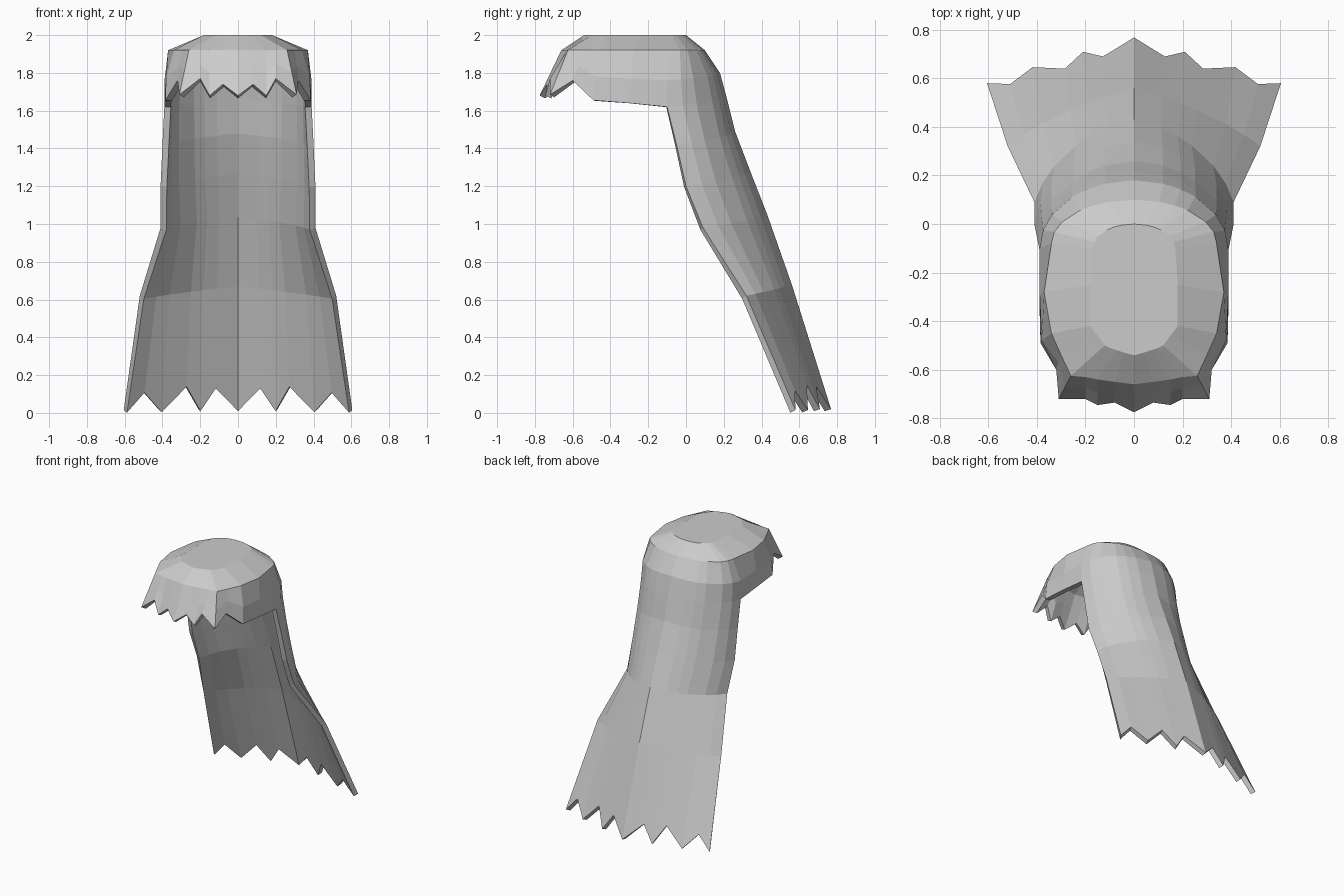
import bpy, bmesh
from math import sin, cos, pi

if "Cube" in bpy.data.objects:
    bpy.data.objects.remove(bpy.data.objects["Cube"])

# Column positions across the back half, and the zigzag heights of the bottom hem
U = [0, .2, .33, .45, .67, .83, 1]
HEM = [.02, .14, .02, .15, .015, .12, .015]

# Back rows: edge x, edge y, spine y, edge z, spine z, roundness
ROWS = [
    (.17, -.10, .00, 2.0, 2.0, 1),
    (.34, -.08, .10, 1.92, 1.92, 1),
    (.388, -.10, .18, 1.76, 1.80, 1),
    (.39, -.10, .215, 1.62, 1.67, 1),
    (.40, -.05, .26, 1.42, 1.49, .9),
    (.41, .00, .34, 1.20, 1.28, .8),
    (.41, .09, .43, .98, 1.05, .65),
    (.52, .32, .56, .62, .68, .3),
    (.605, .585, .775, 0, 0, .1),
]

# Cap contours from the side to the front centre: crown, brow, fringe tips
CROWN = [(.18, -.25), (.18, -.42), (.15, -.46), (.12, -.5),
         (.1, -.51), (.07, -.52), (.04, -.53), (0, -.54)]
BROW = [(.37, -.28), (.34, -.45), (.3, -.54), (.26, -.625),
        (.2, -.63), (.15, -.64), (.08, -.65), (0, -.66)]
FRINGE = [(.39, -.3, 1.64), (.385, -.49, 1.655), (.32, -.6, 1.76), (.31, -.72, 1.685),
          (.2, -.72, 1.77), (.15, -.745, 1.68), (.08, -.735, 1.74), (0, -.775, 1.68)]


def back_row(x, ye, ys, ze, zs, w):
    """Half cross-section blended between a quarter ellipse and a V."""
    pts = []
    for i, u in enumerate(U):
        fx = w * sin(u * pi / 2) + (1 - w) * u
        fy = w * cos(u * pi / 2) + (1 - w) * (1 - u)
        px, py, pz = x * fx, ye + (ys - ye) * fy, zs + (ze - zs) * u
        if zs == 0:                       # jagged hem
            pz = HEM[i]
            py -= .36 * pz
        pts.append((px, py, pz))
    return pts


crown = [(x, y, 2.0) for x, y in CROWN]
brow = [(x, y, 1.92) for x, y in BROW]
middle = [tuple((a + b) / 2 for a, b in zip(p, q)) for p, q in zip(brow, FRINGE)]
middle[:2] = [(.388, -.29, 1.77), (.38, -.48, 1.78)]
fronts = [crown, brow, middle, FRINGE]

# Half shell: the full-width cap rows, then back-only rows
bm = bmesh.new()
grid = []
for i, row in enumerate(ROWS):
    pts = back_row(*row) + (fronts[i] if i < 4 else [])
    grid.append([bm.verts.new(p) for p in pts])
for a, b in zip(grid, grid[1:]):
    for c in range(min(len(a), len(b)) - 1):
        bm.faces.new((a[c], a[c + 1], b[c + 1], b[c]))
bm.faces.new(grid[0][::-1])               # flat crown

mesh = bpy.data.meshes.new("hair_shell")
bm.to_mesh(mesh)
bm.free()
hair = bpy.data.objects.new("hair_shell", mesh)
bpy.context.collection.objects.link(hair)

# Mirror to the other side and thicken inwards
mirror = hair.modifiers.new("mirror", 'MIRROR')
mirror.use_clip = True
mirror.merge_threshold = .001
solid = hair.modifiers.new("thickness", 'SOLIDIFY')
solid.thickness = .035
solid.offset = -1
